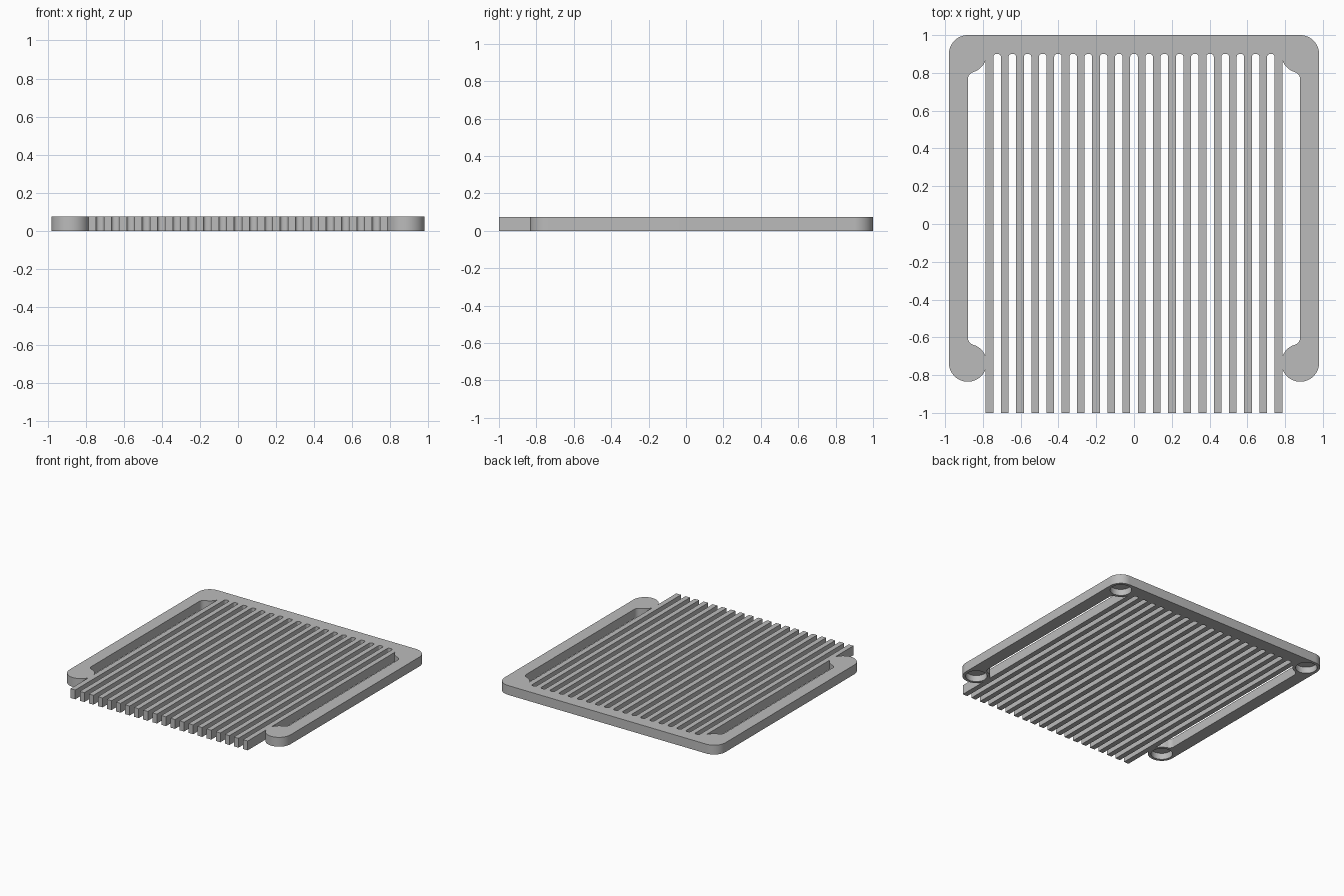
import bpy
import bmesh
from math import acos, atan2, cos, degrees, radians, sin, sqrt

if "Cube" in bpy.data.objects:
    bpy.data.objects.remove(bpy.data.objects["Cube"])

HEIGHT = 0.075
BOSS_X, BACK_Y, FRONT_Y, BOSS_R = 0.88, 0.9, -0.735, 0.1
TEETH, TOOTH_EDGE, PITCH = 20, 0.786, 0.0805
GAP, GAP_R = 0.02, 0.015
FILLET = 0.04
POCKET_R, POCKET_DEPTH = 0.078, 0.05

grey = bpy.data.materials.new("plain_grey")
grey.use_nodes = True
colour = (0.5, 0.5, 0.5, 1)
grey.diffuse_color = colour
grey.node_tree.nodes["Principled BSDF"].inputs["Base Color"].default_value = colour


def arc(cx, cy, r, start, end, steps=16):
    angles = [radians(start + (end - start) * i / steps) for i in range(steps + 1)]
    return [(cx + r * cos(a), cy + r * sin(a)) for a in angles]


def mirrored(points):
    return [(-x, y) for x, y in reversed(points)]


# Angle at which each corner boss runs into the outermost tooth
meet = degrees(acos((TOOTH_EDGE - BOSS_X) / BOSS_R))

# Outer edge of the right side, from the back corner round to the tooth tip
side = arc(BOSS_X, BACK_Y, BOSS_R, 90, 0)
side += arc(BOSS_X, FRONT_Y, BOSS_R, 0, -meet, 32)
side += [(TOOTH_EDGE, -1)]

# Round-ended gaps between the teeth
outline = list(side)
for i in range(TEETH - 1):
    x = PITCH * (TEETH / 2 - 1 - i)
    top = BACK_Y - GAP_R
    outline += [(x + GAP, -1)]
    outline += arc(x + GAP - GAP_R, top, GAP_R, 0, 90, 5)
    outline += arc(x - GAP + GAP_R, top, GAP_R, 90, 180, 5)
    outline += [(x - GAP, -1)]
outline += mirrored(side)

# Window between the side rail and outermost tooth, with filleted bosses
rise = sqrt((BOSS_R + FILLET) ** 2 - FILLET ** 2)
lean = degrees(atan2(FILLET, rise))
window = arc(BOSS_X, BACK_Y, BOSS_R, 360 - meet, 270 - lean)
window += arc(BOSS_X - FILLET, BACK_Y - rise, FILLET, 90 - lean, 0, 8)[1:]
window += arc(BOSS_X - FILLET, FRONT_Y + rise, FILLET, 0, lean - 90, 8)
window += arc(BOSS_X, FRONT_Y, BOSS_R, 90 + lean, meet)[1:]

# Fill the flat profile and raise it into a plate
bm = bmesh.new()
edges = []
for loop in (outline, window, mirrored(window)):
    verts = [bm.verts.new((x, y, 0)) for x, y in loop]
    edges += [bm.edges.new((verts[i - 1], verts[i])) for i in range(len(verts))]
bmesh.ops.triangle_fill(bm, edges=edges, use_beauty=True, normal=(0, 0, 1))
raised = bmesh.ops.extrude_face_region(bm, geom=bm.faces[:])["geom"]
bmesh.ops.translate(bm, vec=(0, 0, HEIGHT),
                    verts=[g for g in raised if isinstance(g, bmesh.types.BMVert)])
bmesh.ops.recalc_face_normals(bm, faces=bm.faces[:])
mesh = bpy.data.meshes.new("slotted_plate")
bm.to_mesh(mesh)
bm.free()
mesh.materials.append(grey)
plate = bpy.data.objects.new("slotted_plate", mesh)
bpy.context.collection.objects.link(plate)

# Blind round pockets under the four bosses
bm = bmesh.new()
for sx in (-1, 1):
    for y in (BACK_Y, FRONT_Y):
        disc = bmesh.ops.create_cone(bm, cap_ends=True, segments=40, radius1=POCKET_R,
                                     radius2=POCKET_R, depth=2 * POCKET_DEPTH)
        bmesh.ops.translate(bm, vec=(sx * BOSS_X, y, 0), verts=disc["verts"])
cutter_mesh = bpy.data.meshes.new("pocket_cutter")
bm.to_mesh(cutter_mesh)
bm.free()
cutter_mesh.materials.append(grey)
cutter = bpy.data.objects.new("pocket_cutter", cutter_mesh)
bpy.context.collection.objects.link(cutter)
cutter.hide_render = True

cut = plate.modifiers.new("pockets", "BOOLEAN")
cut.operation = "DIFFERENCE"
cut.solver = "EXACT"
cut.object = cutter
bpy.ops.object.select_all(action="DESELECT")
plate.select_set(True)
bpy.context.view_layer.objects.active = plate
bpy.ops.object.modifier_apply(modifier=cut.name)
bpy.data.objects.remove(cutter)
bpy.ops.object.shade_smooth_by_angle(angle=radians(30))
